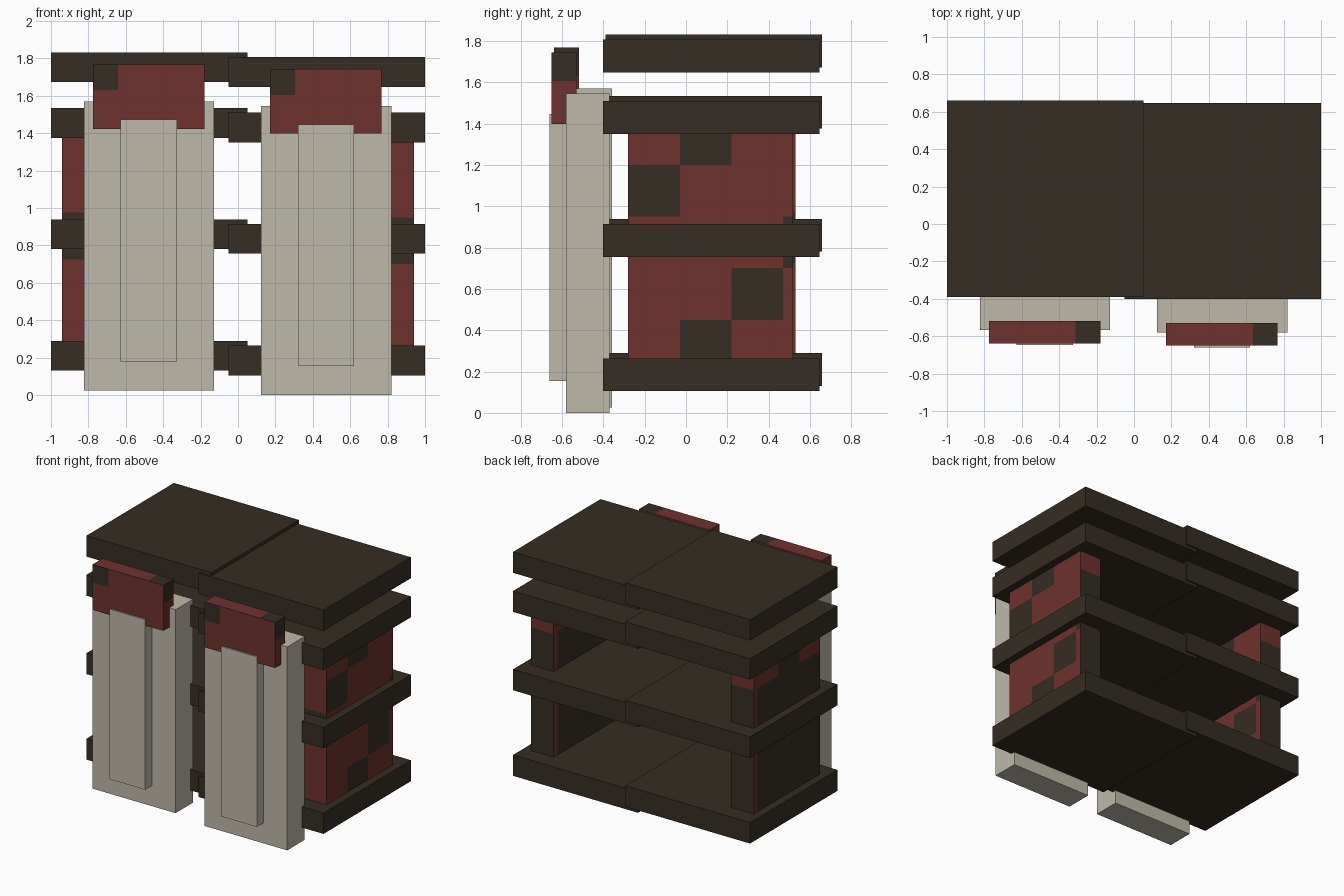
import bpy
import bmesh
from mathutils import Vector

cube = bpy.data.objects.get("Cube")
if cube:
    bpy.data.objects.remove(cube, do_unlink=True)


def make_material(name, colour):
    mat = bpy.data.materials.new(name)
    mat.use_nodes = True
    mat.diffuse_color = (*colour, 1)
    mat.node_tree.nodes["Principled BSDF"].inputs["Base Color"].default_value = (*colour, 1)
    return mat


beige = make_material("beige", (0.52, 0.485, 0.40))
red = make_material("dull red", (0.156, 0.032, 0.027))
dark = make_material("dark brown", (0.036, 0.026, 0.017))


def box(name, low, high, offset, mats, cuts=(), is_dark=None):
    """Box between two corners; cuts are (axis, position) planes, is_dark picks second material."""
    bm = bmesh.new()
    bmesh.ops.create_cube(bm, size=1)
    low, high = Vector(low), Vector(high)
    for v in bm.verts:
        v.co = Vector([high[i] if v.co[i] > 0 else low[i] for i in range(3)])
    for axis, position in cuts:
        point, normal = Vector(), Vector()
        point[axis] = position
        normal[axis] = 1
        bmesh.ops.bisect_plane(bm, geom=bm.verts[:] + bm.edges[:] + bm.faces[:],
                               plane_co=point, plane_no=normal)
    bm.normal_update()
    if is_dark:
        for face in bm.faces:
            face.material_index = int(is_dark(face.normal, face.calc_center_median()))
    mesh = bpy.data.meshes.new(name)
    bm.to_mesh(mesh)
    bm.free()
    for mat in mats:
        mesh.materials.append(mat)
    obj = bpy.data.objects.new(name, mesh)
    obj.location = offset
    bpy.context.collection.objects.link(obj)
    return obj


# Patch grid of the side walls: rows and columns are quarter-unit squares
CELL, WALL_Y, WALL_Z = 0.25, -0.28, 0.20
OUTER_PATCHES = {(1, 4), (0, 3), (2, 1), (1, 0), (3, 2)}


def wall_is_dark(normal, centre):
    col = int((centre.y - WALL_Y) / CELL)
    row = int((centre.z - WALL_Z) / CELL)
    if normal.x > 0.5:
        return (col, row) in OUTER_PATCHES
    if normal.x < -0.5:
        return col == 1 if row == 4 else col < 3
    if normal.y < -0.5:
        return row == 2
    if normal.y > 0.5:
        return row < 4
    return True


def header_is_dark(normal, centre):
    upper = centre.z > 1.605
    if normal.y < -0.5:
        return upper and centre.x < 0.305
    if normal.z > 0.5:
        return centre.x > 0.635
    return normal.x > 0.5 and upper


wall_cuts = [(1, WALL_Y + CELL * i) for i in range(1, 4)]
wall_cuts += [(2, WALL_Z + CELL * i) for i in range(1, 5)]
header_cuts = [(0, 0.305), (0, 0.635), (2, 1.605)]

# Two neighbouring units, the second slightly raised and set back
for side, shift, wall_shift, back, rise in (("left", 0, 0, 0, 0),
                                            ("right", -0.947, -1.69, 0.012, 0.025)):
    offset = (shift, back, rise)

    # Four slabs, the uppermost being the top
    for label, z in (("bottom", 0.105), ("middle", 0.755), ("upper", 1.35), ("top", 1.647)):
        box(f"{side}_{label}_slab", (-0.05, -0.402, z), (1, 0.647, z + 0.159),
            (min(shift, 0) * 1.003, back, rise), [dark])

    # Outer side wall with square patches
    box(f"{side}_side_wall", (0.75, WALL_Y, WALL_Z), (0.94, 0.517, 1.45),
        (wall_shift, back, rise), [red, dark], wall_cuts, wall_is_dark)

    # Front door, its raised panel and the header block
    box(f"{side}_door", (0.123, -0.58, 0), (0.82, -0.37, 1.545), offset, [beige])
    box(f"{side}_door_panel", (0.32, -0.66, 0.155), (0.62, -0.575, 1.447), offset, [beige])
    box(f"{side}_header_block", (0.172, -0.65, 1.397), (0.767, -0.53, 1.743), offset,
        [red, dark], header_cuts, header_is_dark)
